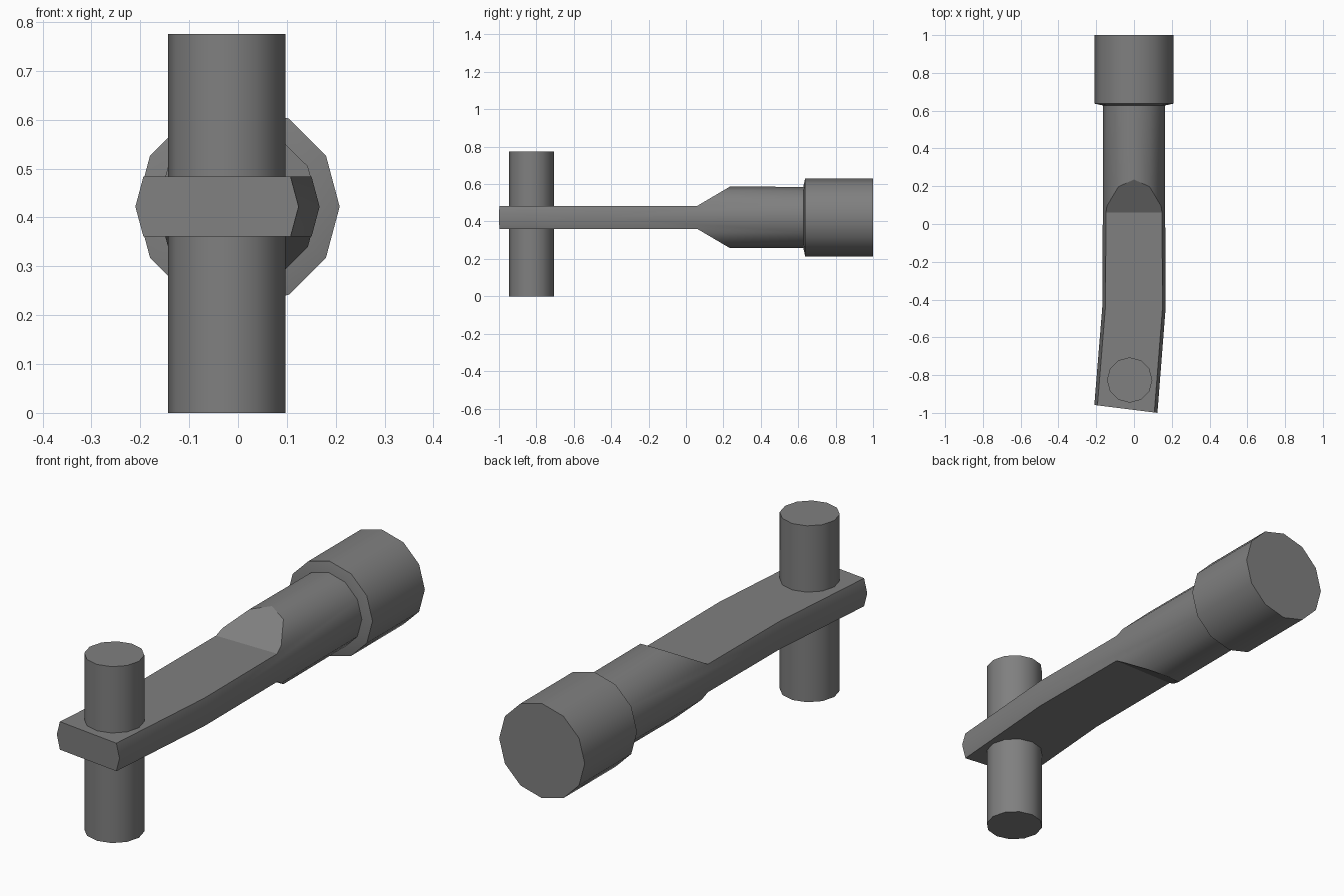
import bpy, bmesh, math

if "Cube" in bpy.data.objects:
    bpy.data.objects.remove(bpy.data.objects["Cube"])

ZC = 0.422      # height of the shaft axis
SIDES = 12

# Dark grey metal
metal = bpy.data.materials.new("dark_metal")
metal.diffuse_color = (0.215, 0.215, 0.215, 1)
metal.use_nodes = True
metal.node_tree.nodes["Principled BSDF"].inputs["Base Color"].default_value = metal.diffuse_color


def finish(name, bm):
    bmesh.ops.recalc_face_normals(bm, faces=bm.faces)
    me = bpy.data.meshes.new(name)
    bm.to_mesh(me)
    bm.free()
    me.materials.append(metal)
    ob = bpy.data.objects.new(name, me)
    bpy.context.collection.objects.link(ob)
    return ob


def select(ob):
    bpy.ops.object.select_all(action='DESELECT')
    ob.select_set(True)
    bpy.context.view_layer.objects.active = ob


def smooth(ob):
    select(ob)
    bpy.ops.object.shade_smooth_by_angle(angle=math.radians(35))


def loft(name, sections):
    """12-sided bar along y; each section is (y, radius, x centre, end skew)."""
    bm = bmesh.new()
    rings = []
    for y, r, cx, skew in sections:
        ring = []
        for i in range(SIDES):
            a = math.tau * i / SIDES
            x = r * math.cos(a)
            ring.append(bm.verts.new((cx + x, y + skew * x, ZC + r * math.sin(a))))
        rings.append(ring)
    for a, b in zip(rings, rings[1:]):
        for i in range(SIDES):
            j = (i + 1) % SIDES
            bm.faces.new((a[i], a[j], b[j], b[i]))
    bm.faces.new(rings[0])
    bm.faces.new(rings[-1])
    return finish(name, bm)


# Thick sleeve at the back
sleeve = loft("sleeve", [(0.627, 0.163, 0, 0), (0.637, 0.208, 0, 0), (1.0, 0.208, 0, 0)])
smooth(sleeve)

# Shaft, bent slightly sideways towards the front
shaft = loft("shaft", [(0.66, 0.163, 0, 0), (-0.44, 0.167, 0, -0.06),
                       (-0.979, 0.167, -0.043, -0.125)])

# Flatten the front of the shaft above and below, with a sloped run-out
for s in (1, -1):
    profile = [(-1.2, 0.0615), (0.06, 0.0615), (0.30, 0.2027), (0.30, 0.4), (-1.2, 0.4)]
    bm = bmesh.new()
    ends = [[bm.verts.new((x, y, ZC + s * z)) for y, z in profile] for x in (-0.5, 0.5)]
    for e in ends:
        bm.faces.new(e)
    for i in range(len(profile)):
        j = (i + 1) % len(profile)
        bm.faces.new((ends[0][i], ends[0][j], ends[1][j], ends[1][i]))
    cutter = finish("flat_cutter", bm)
    cutter.hide_render = True
    mod = shaft.modifiers.new("flat", 'BOOLEAN')
    mod.operation = 'DIFFERENCE'
    mod.solver = 'EXACT'
    mod.object = cutter
    select(shaft)
    bpy.ops.object.modifier_apply(modifier=mod.name)
    bpy.data.objects.remove(cutter)
smooth(shaft)

# Keep the edges of the sloped run-out crisp
bm = bmesh.new()
bm.from_mesh(shaft.data)
for e in bm.edges:
    on_slope = [abs(f.normal.x) < 0.01 and f.normal.y < -0.3 and f.calc_center_median().y > 0
                for f in e.link_faces]
    if any(on_slope) and not all(on_slope):
        e.smooth = False
bm.to_mesh(shaft.data)
bm.free()

# Upright cross pin through the flattened end
bpy.ops.mesh.primitive_cylinder_add(vertices=SIDES, radius=0.12, depth=0.775,
                                    location=(-0.023, -0.826, 0.3875))
pin = bpy.context.object
pin.name = "cross_pin"
pin.data.materials.append(metal)
smooth(pin)
